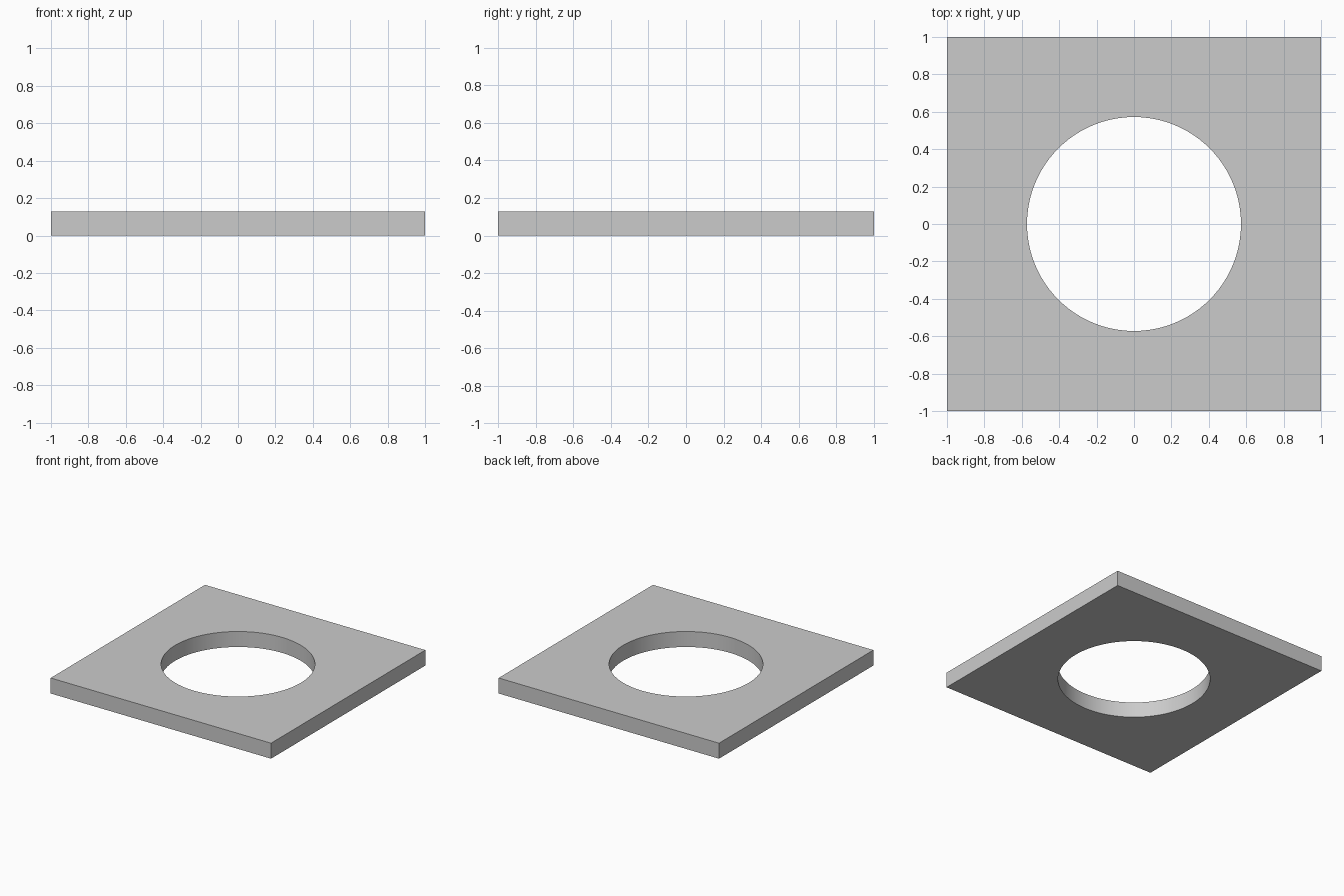
import bpy, bmesh, math

if "Cube" in bpy.data.objects:
    bpy.data.objects.remove(bpy.data.objects["Cube"])

HALF, RADIUS, HEIGHT, SEGMENTS = 1.0, 0.572, 0.127, 96

bm = bmesh.new()


def ring(radius_at, z):
    """Loop of vertices around the centre; radius_at gives the radius per angle."""
    verts = []
    for i in range(SEGMENTS):
        a = 2 * math.pi * i / SEGMENTS
        r = radius_at(a)
        verts.append(bm.verts.new((r * math.cos(a), r * math.sin(a), z)))
    return verts


def square(a):
    return HALF / max(abs(math.cos(a)), abs(math.sin(a)))


def circle(a):
    return RADIUS


# Closed cross-section: outer wall, top face, hole wall, bottom face
rings = [ring(square, 0), ring(square, HEIGHT), ring(circle, HEIGHT), ring(circle, 0)]
for k in range(4):
    lower, upper = rings[k], rings[(k + 1) % 4]
    for i in range(SEGMENTS):
        j = (i + 1) % SEGMENTS
        face = bm.faces.new((lower[i], lower[j], upper[j], upper[i]))
        face.smooth = k == 2  # only the hole wall is rounded
bmesh.ops.recalc_face_normals(bm, faces=bm.faces)

# Square plate with a round through hole
mesh = bpy.data.meshes.new("square_plate")
bm.to_mesh(mesh)
bm.free()
plate = bpy.data.objects.new("square_plate", mesh)
bpy.context.collection.objects.link(plate)

# Keep the rims and corners sharp
bpy.context.view_layer.objects.active = plate
plate.select_set(True)
bpy.ops.object.shade_smooth_by_angle(angle=math.radians(30))
